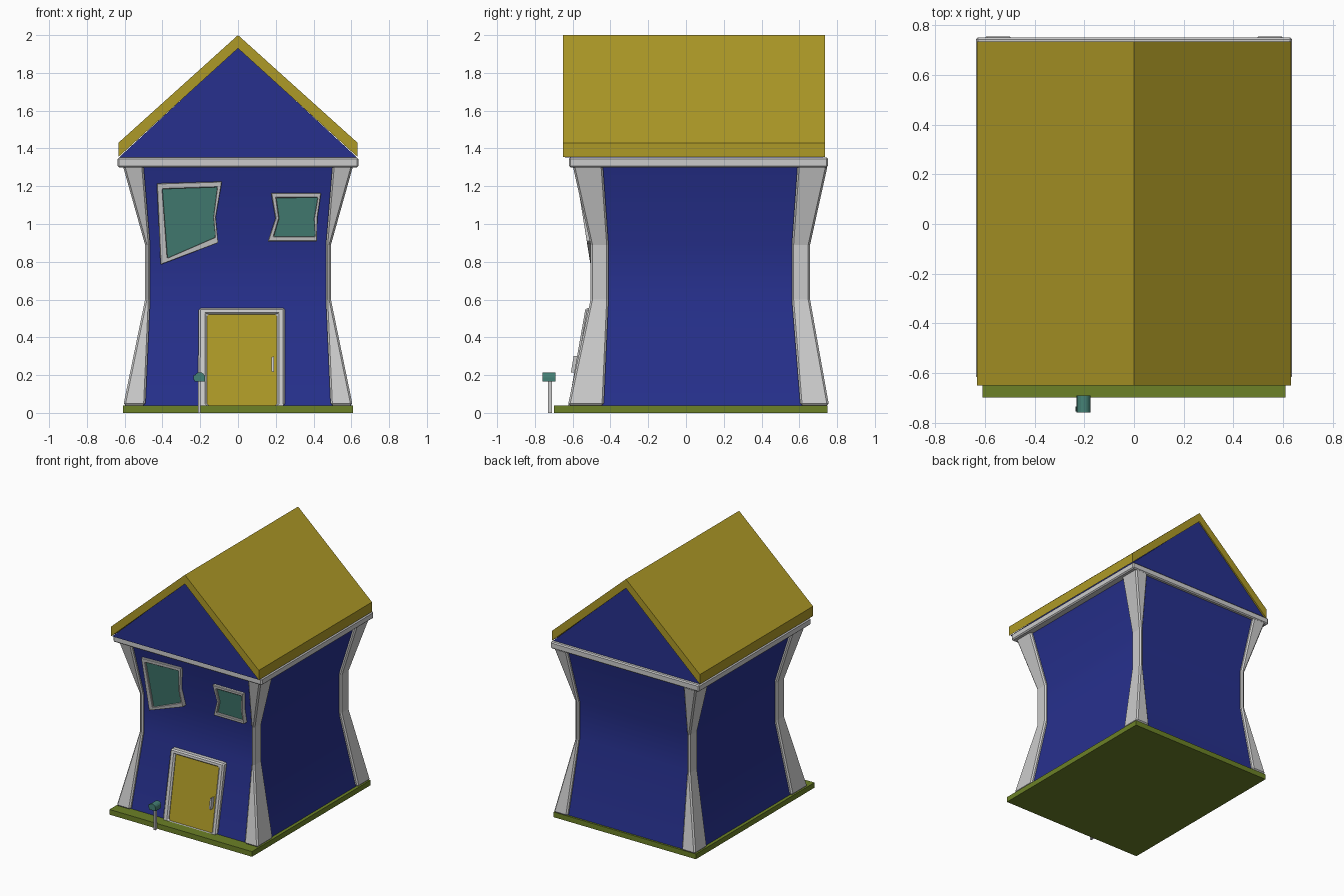
import bpy, bmesh, math

if "Cube" in bpy.data.objects:
    bpy.data.objects.remove(bpy.data.objects["Cube"])


def material(name, rgb):
    m = bpy.data.materials.new(name)
    m.diffuse_color = (*rgb, 1)
    m.use_nodes = True
    m.node_tree.nodes["Principled BSDF"].inputs["Base Color"].default_value = m.diffuse_color
    return m


BLUE = material("blue", (0.02, 0.03, 0.27))
YELLOW = material("yellow", (0.42, 0.32, 0.02))
TEAL = material("teal", (0.06, 0.22, 0.18))
GREEN = material("green", (0.15, 0.22, 0.02))


def build(name, verts, faces, mat=None, bevel=0, smooth=False):
    me = bpy.data.meshes.new(name)
    me.from_pydata(verts, [], faces)
    bm = bmesh.new()
    bm.from_mesh(me)
    bmesh.ops.recalc_face_normals(bm, faces=bm.faces)
    if smooth:
        for f in bm.faces:
            f.smooth = True
        for e in bm.edges:
            e.smooth = e.calc_face_angle(0) < math.radians(30)
    bm.to_mesh(me)
    bm.free()
    ob = bpy.data.objects.new(name, me)
    bpy.context.collection.objects.link(ob)
    if mat:
        me.materials.append(mat)
    if bevel:
        b = ob.modifiers.new("bevel", 'BEVEL')
        b.width, b.segments = bevel, 1
        b.limit_method = 'ANGLE'
    return ob


def loft(name, levels, **kw):
    """Stack of rectangles: (z, x0, x1, y0, y1)."""
    v, f = [], [(0, 1, 2, 3)]
    for z, x0, x1, y0, y1 in levels:
        v += [(x0, y0, z), (x1, y0, z), (x1, y1, z), (x0, y1, z)]
    for k in range(0, 4 * len(levels) - 4, 4):
        f += [(k + i, k + (i + 1) % 4, k + 4 + (i + 1) % 4, k + 4 + i) for i in range(4)]
    n = len(v)
    return build(name, v, f + [(n - 4, n - 3, n - 2, n - 1)], **kw)


def box(name, x0, x1, y0, y1, z0, z1, **kw):
    return loft(name, [(z0, x0, x1, y0, y1), (z1, x0, x1, y0, y1)], **kw)


def prism(name, outline, front, depth, **kw):
    """Outline in x,z pushed back along y; front(z) gives a leaning face."""
    n = len(outline)
    v = [(x, front(z), z) for x, z in outline] + [(x, front(z) + depth, z) for x, z in outline]
    f = [tuple(range(n)), tuple(range(n, 2 * n))]
    f += [(i, (i + 1) % n, n + (i + 1) % n, n + i) for i in range(n)]
    return build(name, v, f, **kw)


def frame(name, outer, inner, front, depth, **kw):
    n = len(outer)
    v = [(x, front(z) + d, z) for d in (0, depth) for ring in (outer, inner) for x, z in ring]
    f = []
    for i in range(n):
        j = (i + 1) % n
        f += [(i, j, n + j, n + i), (2 * n + i, 2 * n + j, 3 * n + j, 3 * n + i),
              (i, j, 2 * n + j, 2 * n + i), (n + i, n + j, 3 * n + j, 3 * n + i)]
    return build(name, v, f, **kw)


# lawn slab
box("lawn", -0.61, 0.61, -0.70, 0.75, 0, 0.04, mat=GREEN)

# pinched corner posts: z, outer x, inner x, front outer/inner y, back inner/outer y
POST = [(0.04, 0.607, 0.49, -0.625, -0.435, 0.605, 0.757),
        (0.60, 0.492, 0.465, -0.505, -0.41, 0.56, 0.657),
        (0.89, 0.492, 0.465, -0.505, -0.41, 0.56, 0.657),
        (1.31, 0.61, 0.50, -0.60, -0.44, 0.59, 0.75)]
for side, s in (("right", 1), ("left", -1)):
    loft("front_post_" + side, [(z, s * xi, s * xo, a, b) for z, xo, xi, a, b, c, d in POST], bevel=0.01)
    loft("back_post_" + side, [(z, s * xi, s * xo, c, d) for z, xo, xi, a, b, c, d in POST], bevel=0.01)

# walls, set just behind the posts
R = 0.022
loft("walls", [(z, -xo + R, xo - R, a + R, d - R) for z, xo, xi, a, b, c, d in POST],
     mat=BLUE, smooth=True)

# cornice, gable and roof
box("cornice", -0.637, 0.637, -0.62, 0.752, 1.30, 1.352, bevel=0.008)
prism("gable", [(-0.63, 1.352), (0.63, 1.352), (0, 1.935)], lambda z: -0.64, 1.365, mat=BLUE)
prism("roof", [(-0.633, 1.355), (-0.633, 1.43), (0, 2), (0.633, 1.43), (0.633, 1.355), (0, 1.93)],
      lambda z: -0.65, 1.385, mat=YELLOW)


# crooked windows
def window_front(z):
    return -0.508 - 0.16 * (z - 0.8)


WINDOWS = {
    "left": ([(-0.43, 1.215), (-0.085, 1.225), (-0.118, 1.035), (-0.105, 0.90), (-0.41, 0.785)],
             [(-0.40, 1.185), (-0.11, 1.195), (-0.13, 1.035), (-0.12, 0.93), (-0.373, 0.82)]),
    "right": ([(0.175, 1.165), (0.44, 1.165), (0.42, 1.03), (0.418, 0.907), (0.157, 0.907), (0.198, 1.03)],
              [(0.203, 1.138), (0.422, 1.14), (0.403, 1.03), (0.408, 0.935), (0.19, 0.935), (0.218, 1.03)])}
for side, (outer, inner) in WINDOWS.items():
    frame("window_frame_" + side, outer, inner, window_front, 0.06, bevel=0.004)
    prism("window_pane_" + side, inner, lambda z: window_front(z) + 0.015, 0.04, mat=TEAL)


# leaning door with frame and handle
def door_front(z):
    return -0.622 + 0.175 * (z - 0.04)


frame("door_frame",
      [(-0.213, 0.04), (-0.208, 0.555), (0.25, 0.555), (0.25, 0.04)],
      [(-0.165, 0.04), (-0.165, 0.522), (0.207, 0.522), (0.207, 0.04)],
      door_front, 0.07, bevel=0.01)
prism("door", [(-0.17, 0.04), (-0.17, 0.525), (0.21, 0.525), (0.21, 0.04)],
      lambda z: door_front(z) + 0.015, 0.05, mat=YELLOW)
prism("door_handle", [(0.177, 0.22), (0.19, 0.215), (0.19, 0.3), (0.177, 0.295)],
      lambda z: door_front(z) - 0.018, 0.04)

# letterbox on its post
box("letterbox_post", -0.212, -0.198, -0.73, -0.709, 0, 0.175)
arch = [(-0.203 + 0.028 * math.cos(a), 0.187 + 0.028 * math.sin(a))
        for a in (math.pi * i / 8 for i in range(9))]
prism("letterbox", [(-0.231, 0.165), (-0.175, 0.165)] + arch, lambda z: -0.76, 0.07, mat=TEAL)
box("letterbox_flag", -0.236, -0.231, -0.755, -0.735, 0.175, 0.20, mat=TEAL)
